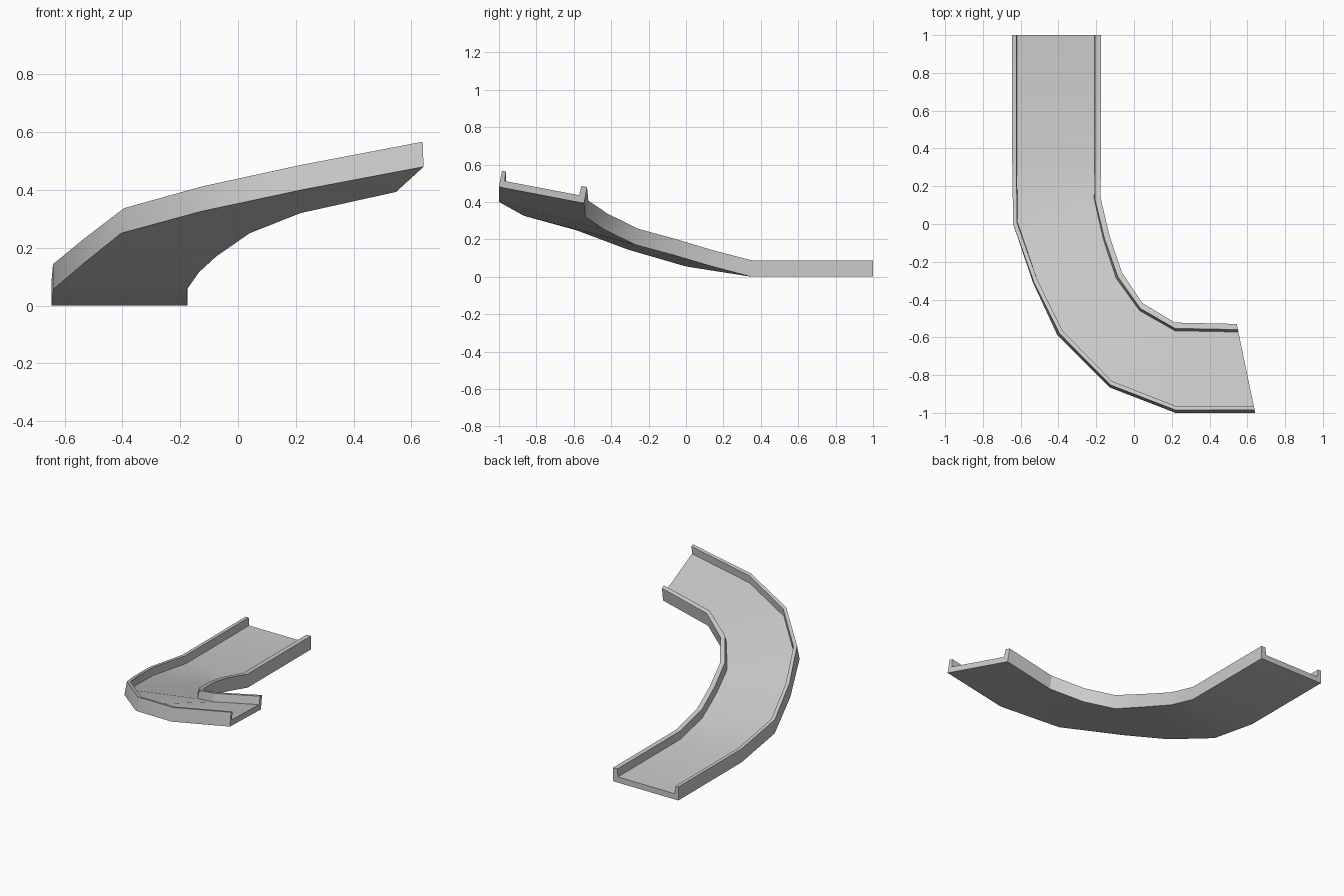
import bpy, bmesh, math
from mathutils import Vector

if "Cube" in bpy.data.objects:
    bpy.data.objects.remove(bpy.data.objects["Cube"])

# Underside edge points of the track: (outer edge, inner edge) per station
stations = [
    ((-.645, 1.0, 0), (-.175, 1.0, 0)),
    ((-.645, .35, 0), (-.175, .35, 0)),
    ((-.64, 0, .055), (-.177, .14, .055)),
    ((-.535, -.31, .145), (-.135, -.063, .115)),
    ((-.405, -.59, .25), (-.075, -.267, .17)),
    ((-.13, -.865, .325), (.04, -.432, .25)),
    ((.22, -1.0, .40), (.217, -.537, .32)),
    ((.642, -1.0, .48), (.547, -.545, .393)),
]
RIM, FLOOR = .088, .037      # wall height and floor thickness
OUT_W, IN_W = .022, .031     # wall thicknesses


def section(outer, inner):
    """U-shaped channel section, banked along the line outer -> inner."""
    o, i = Vector(outer), Vector(inner)
    across = (i - o).normalized()
    up = Vector((0, 0, 1))
    up = (up - across * up.dot(across)).normalized()
    w = (i - o).length
    profile = [(0, 0), (0, RIM), (OUT_W, RIM), (OUT_W + .003, FLOOR),
               (w - IN_W - .004, FLOOR), (w - IN_W, RIM), (w, RIM), (w, 0)]
    return [o + across * s + up * u for s, u in profile]


# Banked channel: bridge the sections, then cap both ends
bm = bmesh.new()
rings = [[bm.verts.new(p) for p in section(*st)] for st in stations]
for a, b in zip(rings, rings[1:]):
    for k in range(8):
        n = (k + 1) % 8
        bm.faces.new((a[k], a[n], b[n], b[k]))
for r in (rings[0], rings[-1]):
    bm.faces.new((r[0], r[1], r[2], r[3]))
    bm.faces.new((r[0], r[3], r[4], r[7]))
    bm.faces.new((r[4], r[5], r[6], r[7]))
bmesh.ops.recalc_face_normals(bm, faces=bm.faces)
mesh = bpy.data.meshes.new("curved_track")
bm.to_mesh(mesh)
bm.free()
track = bpy.data.objects.new("curved_track", mesh)
bpy.context.collection.objects.link(track)

# Soft floor and bends, crisp rims
bpy.context.view_layer.objects.active = track
track.select_set(True)
bpy.ops.object.shade_smooth_by_angle(angle=math.radians(25))
